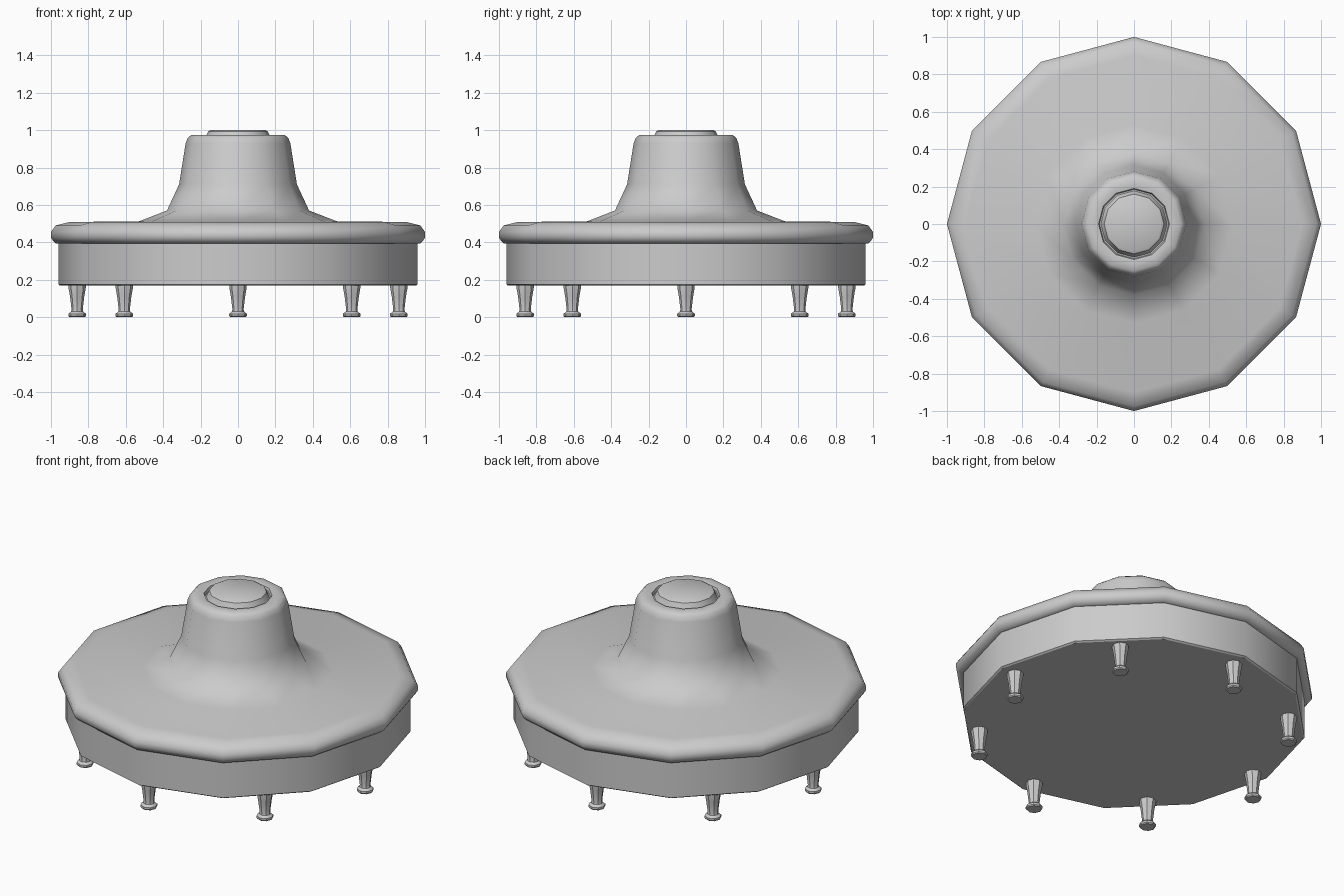
import bpy
import math

if "Cube" in bpy.data.objects:
    bpy.data.objects.remove(bpy.data.objects["Cube"])

grey = bpy.data.materials.new("light grey")
grey.use_nodes = True
colour = (0.6, 0.6, 0.6, 1)
grey.diffuse_color = colour
grey.node_tree.nodes["Principled BSDF"].inputs["Base Color"].default_value = colour


def lathe(name, profile, sides, location=(0, 0, 0), angle=35):
    """Turn a (radius, height) profile around z and cap both ends."""
    verts = [(r * math.cos(math.tau * i / sides), r * math.sin(math.tau * i / sides), z)
             for r, z in profile for i in range(sides)]
    faces = []
    for k in range(len(profile) - 1):
        a, b = k * sides, (k + 1) * sides
        for i in range(sides):
            j = (i + 1) % sides
            faces.append((a + i, a + j, b + j, b + i))
    faces.append(tuple(reversed(range(sides))))
    faces.append(tuple(range(len(verts) - sides, len(verts))))
    mesh = bpy.data.meshes.new(name)
    mesh.from_pydata(verts, [], faces)
    mesh.materials.append(grey)
    obj = bpy.data.objects.new(name, mesh)
    obj.location = location
    bpy.context.collection.objects.link(obj)
    bpy.ops.object.select_all(action='DESELECT')
    obj.select_set(True)
    bpy.context.view_layer.objects.active = obj
    bpy.ops.object.shade_smooth_by_angle(angle=math.radians(angle))
    return obj


SIDES = 12

# Skirt under the seat
lathe("seat_base", [(0.95, 0.168), (0.96, 0.175), (0.96, 0.40)], SIDES)

# Padded seat flowing up into the central backrest
lathe("seat_and_backrest", [
    (0.95, 0.395), (0.975, 0.395), (0.99, 0.41), (1.0, 0.425), (1.0, 0.455),
    (0.975, 0.49), (0.90, 0.509), (0.53, 0.512), (0.38, 0.57), (0.315, 0.71),
    (0.28, 0.93), (0.268, 0.96), (0.25, 0.973), (0.21, 0.975),
    (0.19, 0.972), (0.185, 0.955)], SIDES, angle=50)

# Raised cap in the top of the backrest
lathe("top_cap", [(0.18, 0.95), (0.165, 0.98), (0.16, 0.993), (0.147, 1.0)], SIDES)

# Turned legs with round feet
LEGS = 8
for n in range(LEGS):
    a = math.tau * n / LEGS
    lathe(f"leg_{n + 1}", [
        (0.042, 0), (0.047, 0.006), (0.047, 0.018), (0.032, 0.03), (0.030, 0.042),
        (0.038, 0.11), (0.046, 0.155), (0.046, 0.175)], 8,
        (0.86 * math.cos(a), 0.86 * math.sin(a), 0))
